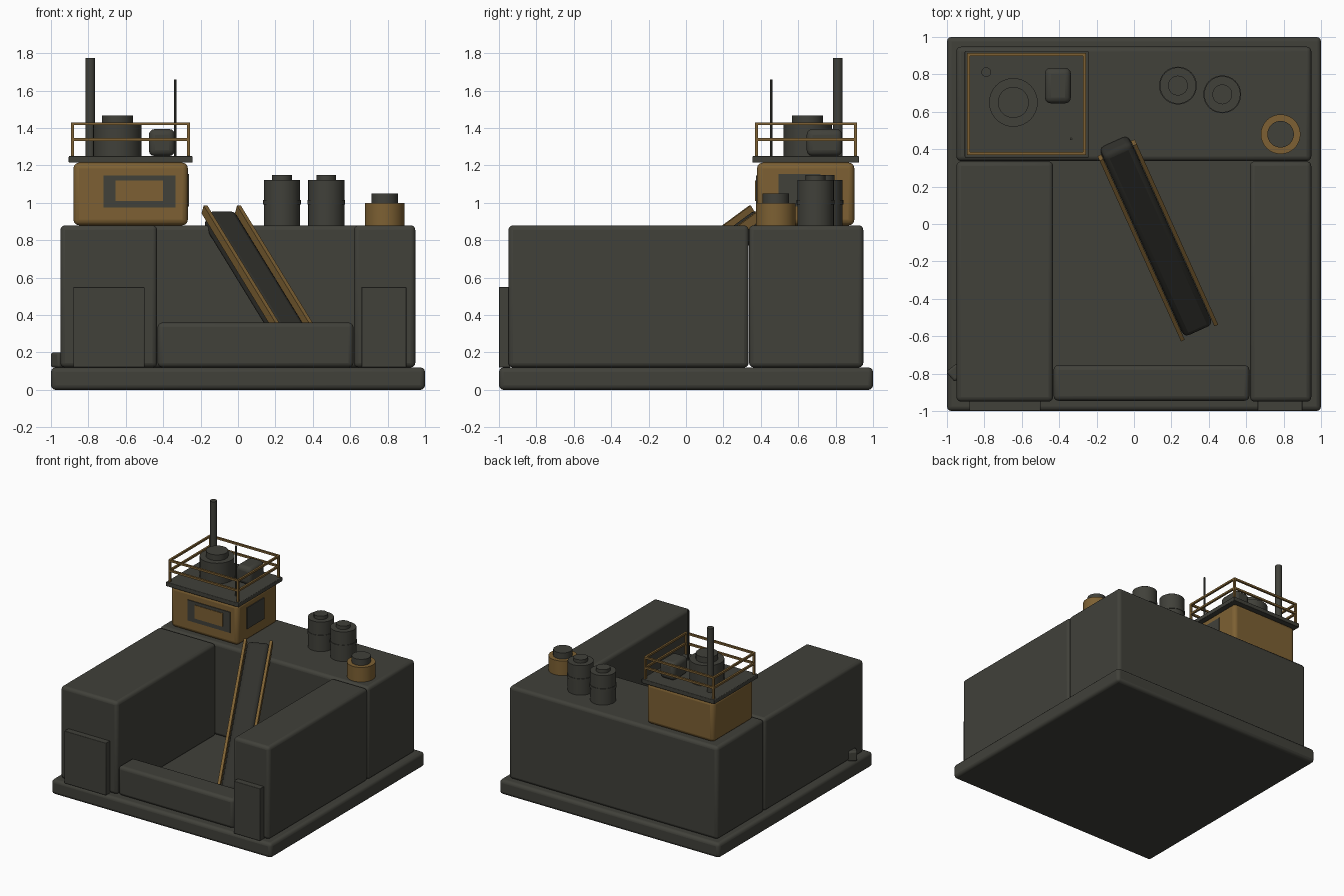
import bpy
import math
from mathutils import Vector, Matrix

cube = bpy.data.objects.get("Cube")
if cube:
    bpy.data.objects.remove(cube, do_unlink=True)


def material(name, rgb):
    m = bpy.data.materials.new(name)
    m.use_nodes = True
    m.diffuse_color = (*rgb, 1)
    m.node_tree.nodes["Principled BSDF"].inputs["Base Color"].default_value = (*rgb, 1)
    return m


GRAY = material("dark_gray", (0.052, 0.052, 0.042))
OCHRE = material("ochre", (0.205, 0.118, 0.033))
BELT = material("belt_black", (0.03, 0.03, 0.025))


def finish(obj, name, mat, bevel):
    obj.name = name
    obj.data.materials.append(mat)
    if bevel:
        mod = obj.modifiers.new("rounded_edges", "BEVEL")
        mod.width = bevel
        mod.segments = 3
    bpy.ops.object.shade_smooth_by_angle(angle=math.radians(35))
    return obj


def box(name, x, y, z, mat=GRAY, bevel=0.0):
    """Box from (min, max) pairs along each axis."""
    lo, hi = Vector((x[0], y[0], z[0])), Vector((x[1], y[1], z[1]))
    bpy.ops.mesh.primitive_cube_add(size=1, location=(lo + hi) / 2)
    obj = bpy.context.object
    obj.data.transform(Matrix.Diagonal((*(hi - lo), 1)))
    return finish(obj, name, mat, bevel)


def cylinder(name, xy, r, z, mat=GRAY, bevel=0.0, sides=32):
    bpy.ops.mesh.primitive_cylinder_add(
        vertices=sides, radius=r, depth=z[1] - z[0], location=(*xy, sum(z) / 2))
    return finish(bpy.context.object, name, mat, bevel)


# Base slab and the walls around the open pit
FLOOR, DECK = 0.12, 0.88
box("base_slab", (-1, 1), (-1, 1), (0, FLOOR), bevel=0.025)
box("wide_side_wall", (-0.95, -0.432), (-0.95, 0.335), (FLOOR, DECK), bevel=0.025)
box("narrow_side_wall", (0.62, 0.948), (-0.95, 0.335), (FLOOR, DECK), bevel=0.025)
box("back_block", (-0.95, 0.948), (0.337, 0.948), (FLOOR, DECK), bevel=0.025)
box("front_sill", (-0.43, 0.617), (-0.945, -0.755), (FLOOR, 0.36), bevel=0.025)
box("wide_front_plate", (-0.88, -0.5), (-1, -0.94), (FLOOR, 0.55), bevel=0.004)
box("narrow_front_plate", (0.66, 0.9), (-1, -0.94), (FLOOR, 0.55), bevel=0.004)
lug = box("side_lug", (-0.99, -0.92), (-0.83, -0.76), (FLOOR, 0.2), bevel=0.012)
lug.rotation_euler.z = math.radians(40)

# Sloping conveyor with edge rails
top, foot = Vector((-0.09, 0.395, 0.965)), Vector((0.345, -0.57, 0.255))
along = (foot - top).normalized()
side = Vector((0, 0, 1)).cross(along).normalized()
normal = along.cross(side)
frame = Matrix((along, side, normal)).transposed().to_4x4()
frame.translation = (top + foot) / 2
half = (foot - top).length / 2
conveyor = [box("conveyor_belt", (-half, half + 0.015), (-0.085, 0.085), (-0.11, 0),
                BELT, 0.03)]
for s, label in ((-1, "near"), (1, "far")):
    conveyor.append(box(f"conveyor_rail_{label}", (-half, half),
                        (s * 0.098 - 0.011, s * 0.098 + 0.011), (-0.025, 0.025), OCHRE))
for part in conveyor:
    part.matrix_world = frame @ Matrix.Translation(part.location)

# Control cabin with windows and roof
box("cabin", (-0.88, -0.268), (0.38, 0.9), (DECK, 1.215), OCHRE, 0.03)
box("front_window", (-0.72, -0.335), (0.374, 0.382), (0.975, 1.145))
box("front_window_panel", (-0.655, -0.4), (0.37, 0.378), (1.01, 1.12), OCHRE)
box("side_window", (-0.27, -0.262), (0.495, 0.72), (0.98, 1.155))
box("cabin_roof", (-0.905, -0.243), (0.355, 0.925), (1.215, 1.25), bevel=0.005)

# Roof railing
X, Y, T = (-0.885, -0.264), (0.378, 0.906), 0.008
for i, x in enumerate(X):
    for j, y in enumerate(Y):
        box(f"railing_post_{i}{j}", (x - T, x + T), (y - T, y + T), (1.25, 1.43), OCHRE)
for k, z in enumerate((1.34, 1.423)):
    for i in range(2):
        box(f"railing_long_{k}{i}", X, (Y[i] - T, Y[i] + T), (z - T, z + T), OCHRE)
        box(f"railing_short_{k}{i}", (X[i] - T, X[i] + T), Y, (z - T, z + T), OCHRE)

# Roof equipment
cylinder("roof_turret", (-0.645, 0.65), 0.13, (1.25, 1.42))
cylinder("roof_turret_cap", (-0.645, 0.65), 0.083, (1.42, 1.467))
box("roof_unit", (-0.477, -0.337), (0.645, 0.835), (1.25, 1.395), bevel=0.032)
cylinder("exhaust_mast", (-0.79, 0.812), 0.026, (1.25, 1.775), sides=20)
cylinder("antenna", (-0.336, 0.455), 0.007, (1.25, 1.66), sides=10)

# Drums on the deck
for n, xy in enumerate(((0.235, 0.74), (0.472, 0.693))):
    cylinder(f"tank_{n}", xy, 0.097, (DECK, 1.122))
    cylinder(f"tank_band_{n}", xy, 0.101, (0.99, 1.015))
    cylinder(f"tank_cap_{n}", xy, 0.053, (1.122, 1.15))
cylinder("ochre_drum", (0.784, 0.48), 0.106, (DECK, 1.0), OCHRE)
cylinder("ochre_drum_cap", (0.784, 0.48), 0.071, (1.0, 1.05))
